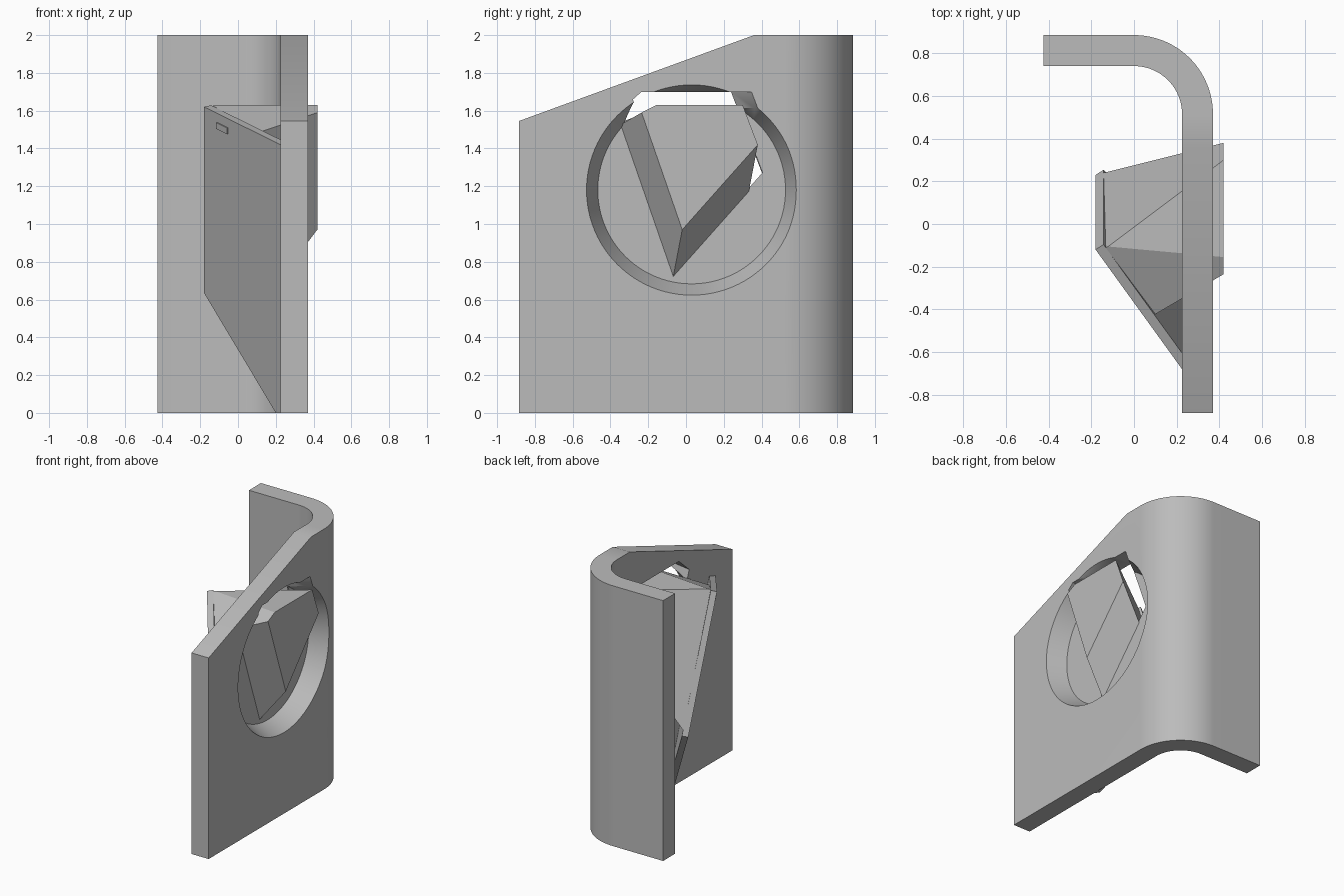
import bpy, bmesh, math
from mathutils import Vector as V, Matrix

cube = bpy.data.objects.get("Cube")
if cube:
    bpy.data.objects.remove(cube, do_unlink=True)

grey = bpy.data.materials.new("plain_grey")
grey.use_nodes = True
colour = (0.5, 0.5, 0.5, 1)
grey.diffuse_color = colour
grey.node_tree.nodes["Principled BSDF"].inputs["Base Color"].default_value = colour


def finish(name, bm):
    bmesh.ops.recalc_face_normals(bm, faces=bm.faces[:])
    mesh = bpy.data.meshes.new(name)
    bm.to_mesh(mesh)
    bm.free()
    mesh.materials.append(grey)
    obj = bpy.data.objects.new(name, mesh)
    bpy.context.collection.objects.link(obj)
    return obj


def slice_off(bm, point, normal):
    """Remove everything on the normal's side of a plane and cap the cut."""
    geom = bm.verts[:] + bm.edges[:] + bm.faces[:]
    cut = bmesh.ops.bisect_plane(bm, geom=geom, dist=1e-5, plane_co=point,
                                 plane_no=normal, clear_outer=True)
    edges = [e for e in cut["geom_cut"] if isinstance(e, bmesh.types.BMEdge)]
    if edges:
        bmesh.ops.contextual_create(bm, geom=edges)


def prism(points, offset):
    bm = bmesh.new()
    face = bm.faces.new([bm.verts.new(p) for p in points])
    extra = bmesh.ops.extrude_face_region(bm, geom=[face])["geom"]
    verts = [v for v in extra if isinstance(v, bmesh.types.BMVert)]
    bmesh.ops.translate(bm, verts=verts, vec=offset)
    return bm


def block(planes):
    """Convex solid bounded by planes."""
    bm = bmesh.new()
    bmesh.ops.create_cube(bm, size=6)
    for point, normal in planes:
        slice_off(bm, point, normal)
    return bm


def plane(a, b, c, outward):
    """Point and unit normal of a plane, the normal facing outward."""
    n = (b - a).cross(c - a).normalized()
    return a, n if n.dot(V(outward)) > 0 else -n


def subtract(obj, cutter):
    cutter.hide_render = True
    mod = obj.modifiers.new("cut", "BOOLEAN")
    mod.operation, mod.solver, mod.object = "DIFFERENCE", "EXACT", cutter
    bpy.context.view_layer.objects.active = obj
    bpy.ops.object.modifier_apply(modifier=mod.name)
    bpy.data.objects.remove(cutter, do_unlink=True)


# Key corners of the lid and the angled body
lid_top, lid_side = V((-0.18, -0.12, 1.62)), V((-0.18, 0.23, 0.635))
lid_foot, lid_wall = V((0.2, -0.136, 0)), V((0.225, -0.68, 1.42))
A, B = V((0.42, -0.235, 1.59)), V((0.42, -0.155, 1.63))
C, D, E = V((0.42, 0.30, 1.63)), V((0.42, 0.38, 1.42)), V((0.42, -0.02, 0.97))
axis = V((1, 0.25, 1.31))
thick = 0.045

lid_face = plane(lid_top, lid_side, lid_wall, (-1, -1, 0))
inward = -lid_face[1] * thick
back = plane(C, D, D - axis, (0, 1, 0))
under = plane(D, E, E - axis, (0, 0, -1))
flank = plane(E, A, A - axis, (0, -1, 0))
shoulder = plane(A, B, lid_top, (0, 0, 1))

# Curved wall: straight panel, rounded corner and short return
centre, outer, inner = V((0, 0.515)), 0.37, 0.225
angles = [i * math.pi / 64 for i in range(33)]
arc = lambda r, seq: [(centre.x + r * math.cos(a), centre.y + r * math.sin(a), 0) for a in seq]
outline = [(outer, -0.885, 0)] + arc(outer, angles) + [(-0.425, 0.885, 0), (-0.425, 0.74, 0)]
outline += arc(inner, reversed(angles)) + [(inner, -0.885, 0)]
bm = prism(outline, (0, 0, 2))
slice_off(bm, V((0, -0.885, 1.545)), V((0, -0.455, 1.245)))
wall = finish("curved_wall", bm)

# Round recess with sloping rim, almost as deep as the wall
bm = bmesh.new()
place = Matrix.Translation((0.331, 0.03, 1.18)) @ Matrix.Rotation(math.pi / 2, 4, "Y")
bmesh.ops.create_cone(bm, cap_ends=True, segments=96, radius1=0.497, radius2=0.583,
                      depth=0.2, matrix=place)
subtract(wall, finish("recess_cutter", bm))

# Slanted opening around the body, wider above and behind it
opening = [(back[0] + back[1] * 0.085, back[1]), (under[0] - under[1] * 0.01, under[1]),
           (flank[0] - flank[1] * 0.01, flank[1]), (V((0, 0, 1.70)), V((0, 0, 1))),
           (V((0, -0.235, 1.70)), V((0, -0.66, 0.75))), (V((0, -0.36, 0)), V((0, -1, 0))),
           (V((0.6, 0, 0)), V((1, 0, 0))), (V((0.1, 0, 0)), V((-1, 0, 0)))]
subtract(wall, finish("opening_cutter", block(opening)))

# Angled body passing through the wall
body_planes = [back, under, flank, shoulder, (lid_top + inward, lid_face[1]),
               (B, V((0, 0, 1))), (B, V((1, 0, 0)))]
body = finish("angled_body", block(body_planes))

# Slanted lid plate, trimmed by the wall and the ground
corners = [lid_top, lid_side, lid_side.lerp(lid_foot, 1.4), lid_top.lerp(lid_wall, 1.4)]
bm = prism(corners, inward)
slice_off(bm, V((0.227, 0, 0)), V((1, 0, 0)))
slice_off(bm, V((0, 0, 0)), V((0, 0, -1)))
lid = finish("slanted_lid", bm)

# Small raised tab near the lid's upper corner
along = (lid_wall - lid_top).normalized()
down = (lid_side - lid_top).normalized()
start = lid_top + along * 0.125 + down * 0.05
tab = [start, start + along * 0.1, start + along * 0.1 + down * 0.035, start + down * 0.035]
finish("lid_tab", prism(tab, -inward * 0.15))

# Smooth curves, sharp edges
bpy.ops.object.select_all(action="DESELECT")
wall.select_set(True)
bpy.context.view_layer.objects.active = wall
bpy.ops.object.shade_smooth_by_angle(angle=math.radians(30))
